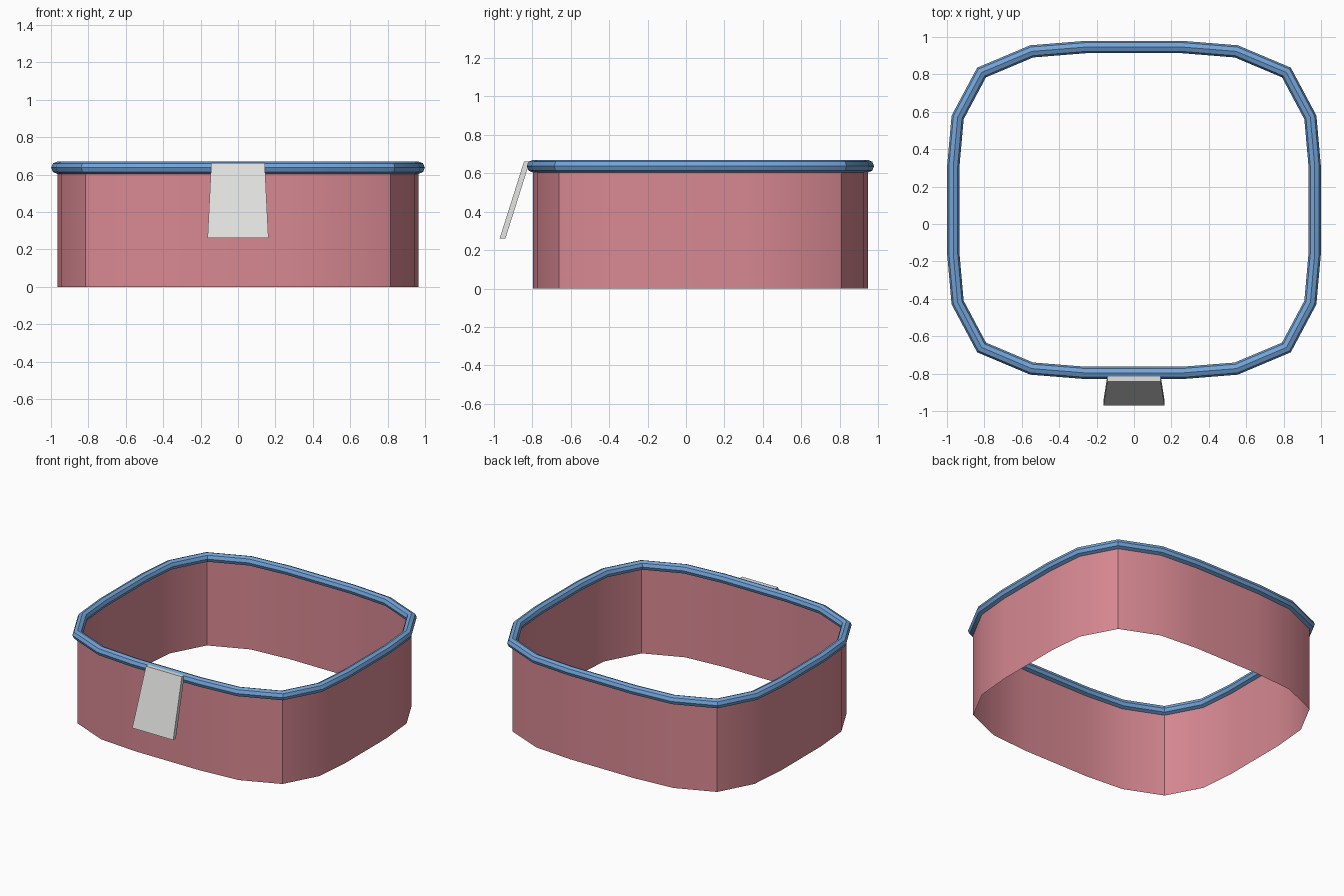
import bpy, bmesh, math
from mathutils import Vector

cube = bpy.data.objects.get("Cube")
if cube:
    bpy.data.objects.remove(cube)


def material(name, rgb):
    m = bpy.data.materials.new(name)
    m.use_nodes = True
    m.diffuse_color = (*rgb, 1)
    m.node_tree.nodes["Principled BSDF"].inputs["Base Color"].default_value = (*rgb, 1)
    return m


def make_object(name, bm, mat):
    mesh = bpy.data.meshes.new(name)
    bm.to_mesh(mesh)
    bm.free()
    mesh.materials.append(mat)
    obj = bpy.data.objects.new(name, mesh)
    bpy.context.collection.objects.link(obj)
    bpy.ops.object.select_all(action="DESELECT")
    obj.select_set(True)
    bpy.context.view_layer.objects.active = obj
    bpy.ops.object.shade_smooth_by_angle(angle=math.radians(30))
    return obj


def loft(bm, rings, closed):
    """Bridge rings of points; closed joins the last ring to the first."""
    rows = [[bm.verts.new(p) for p in ring] for ring in rings]
    pairs = list(zip(rows, rows[1:]))
    if closed:
        pairs.append((rows[-1], rows[0]))
    for a, b in pairs:
        for i in range(len(a)):
            j = (i + 1) % len(a)
            bm.faces.new((a[i], a[j], b[j], b[i]))


# Rounded-square outline, mirrored from one quarter, counter-clockwise
CENTRE_Y = 0.075
quarter = [(0.966, 0.235), (0.943, 0.495), (0.815, 0.735), (0.547, 0.848), (0.26, 0.871)]
half = quarter + [(-x, y) for x, y in reversed(quarter)]
outline = [Vector((x, y + CENTRE_Y)) for x, y in half + [(-x, -y) for x, y in half]]


def offset_ring(distance, z):
    ring = []
    for i, p in enumerate(outline):
        d1 = (p - outline[i - 1]).normalized()
        d2 = (outline[(i + 1) % len(outline)] - p).normalized()
        n1, n2 = Vector((d1.y, -d1.x)), Vector((d2.y, -d2.x))
        q = p + (n1 + n2) * distance / (1 + n1.dot(n2))
        ring.append((q.x, q.y, z))
    return ring


pink = material("dusty pink", (0.69, 0.25, 0.29))
blue = material("rim blue", (0.17, 0.37, 0.69))
grey = material("light grey", (0.75, 0.75, 0.74))

# Side wall: an open band
RIM_Z, RIM_R = 0.637, 0.033
bm = bmesh.new()
loft(bm, [offset_ring(0, 0), offset_ring(0, RIM_Z)], False)
make_object("side_wall", bm, pink)

# Rim: eight-sided bead along the top of the wall
bm = bmesh.new()
angles = [math.tau * k / 8 for k in range(8)]
loft(bm, [offset_ring(RIM_R * math.cos(a), RIM_Z + RIM_R * math.sin(a)) for a in angles], True)
make_object("top_rim", bm, blue)

# Front tab: slanted tapering plate hanging from the rim
bm = bmesh.new()
rings = []
for z, y, w in ((0.26, -0.97, 0.163), (0.662, -0.843, 0.143)):
    rings.append([(-w, y, z), (w, y, z), (w, y + 0.03, z), (-w, y + 0.03, z)])
loft(bm, rings, False)
bmesh.ops.holes_fill(bm, edges=bm.edges)
bmesh.ops.recalc_face_normals(bm, faces=bm.faces)
make_object("front_tab", bm, grey)
